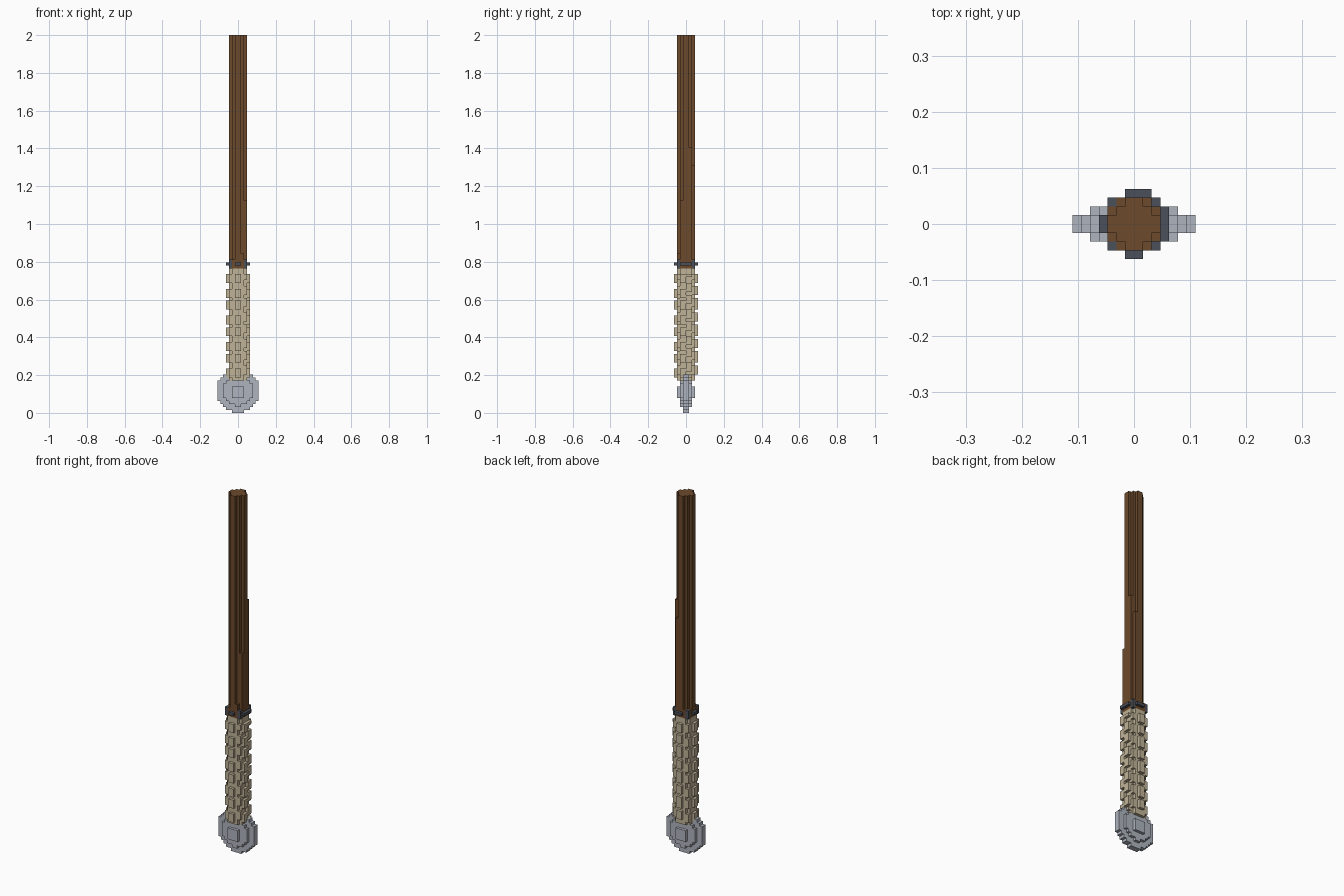
import bpy
import bmesh

V = 2 / 128          # edge of one block
ROWS = 128           # total height in blocks
DIRS = [(1, 0, 0), (-1, 0, 0), (0, 1, 0), (0, -1, 0), (0, 0, 1), (0, 0, -1)]

cube = bpy.data.objects.get("Cube")
if cube:
    bpy.data.objects.remove(cube, do_unlink=True)


def material(name, rgb):
    m = bpy.data.materials.new(name)
    m.use_nodes = True
    color = (*rgb, 1)
    m.diffuse_color = color
    m.node_tree.nodes["Principled BSDF"].inputs["Base Color"].default_value = color
    return m


parts = {}
taken = set()


def blocks(name, mat, rule, k0, k1, half=8):
    """Fill every free block whose centre satisfies rule(x, y, row)."""
    cells = {(i, j, k) for i in range(-half, half) for j in range(-half, half)
             for k in range(k0, k1) if rule(i + 0.5, j + 0.5, k)} - taken
    taken.update(cells)
    parts[name] = (mat, cells)


def build(name, mat, cells):
    """Make a mesh from the exposed block faces, with flat areas merged."""
    bm = bmesh.new()
    verts = {}

    def vert(p):
        if p not in verts:
            verts[p] = bm.verts.new([c * V for c in p])
        return verts[p]

    for c in cells:
        for d in DIRS:
            if tuple(a + b for a, b in zip(c, d)) in taken:
                continue
            axis = [abs(n) for n in d].index(1)
            u, w = (axis + 1) % 3, (axis + 2) % 3
            base = list(c)
            base[axis] += max(d[axis], 0)
            loop = []
            for a, b in ((0, 0), (1, 0), (1, 1), (0, 1)):
                p = base[:]
                p[u] += a
                p[w] += b
                loop.append(vert(tuple(p)))
            if d[axis] < 0:
                loop.reverse()
            bm.faces.new(loop)
    bmesh.ops.dissolve_limit(bm, angle_limit=0.02, verts=bm.verts, edges=bm.edges)
    mesh = bpy.data.meshes.new(name)
    bm.to_mesh(mesh)
    bm.free()
    mesh.materials.append(mat)
    bpy.context.collection.objects.link(bpy.data.objects.new(name, mesh))


wood = material("brown wood", (0.150, 0.068, 0.025))
bone = material("beige wrap", (0.53, 0.45, 0.31))
steel = material("light steel", (0.43, 0.46, 0.52))
iron = material("dark iron", (0.07, 0.08, 0.10))

# Extra shaft strips of different heights, keyed by column
STRIPS = {(2.5, -1.5): 72, (2.5, 1.5): 90, (1.5, 2.5): 84, (1.5, -2.5): 54}


def shaft(x, y, k):
    r = x * x + y * y
    return r < 7 or (r < 9 and k < STRIPS.get((x, y), 52))


def collar(x, y, k):
    r = x * x + y * y
    if k == 50:
        return r < 13 or (x, y) in ((3.5, 1.5), (3.5, -1.5), (1.5, 3.5))
    return 12 < r < 13 and abs(x) == abs(y)


def grip(x, y, k):
    return x * x + y * y < 9


def wrap(x, y, k):
    """Raised turns around the grip, staggered on the left and back."""
    r = x * x + y * y
    if r < 9 or r > (15 if x > 3 else 13):
        return False
    turn, offset = 3, 0
    if x > 3:
        offset = 2 if y > 0 else 0
    elif y > 3:
        turn, offset = 3.5, 1
    elif abs(x) == abs(y):
        offset = 1 if x > 0 else 0
    return (46 - k + offset) % 4.5 < turn


def pommel(x, y, k):
    """Round plate facing front, stepped thicker towards the middle."""
    z = k - 7
    d = x * x + z * z
    if abs(y) < 1:
        return d < 52
    if abs(y) < 2:
        return d < 27
    return abs(y) < 3 and abs(x) < 2 and 5 <= k <= 8


blocks("shaft", wood, shaft, 49, ROWS)
blocks("collar", iron, collar, 49, 52)
blocks("grip", bone, grip, 11, 49)
blocks("grip_wrap", bone, wrap, 12, 47)
blocks("pommel", steel, pommel, 0, 13)

for part, (mat, cells) in parts.items():
    build(part, mat, cells)
